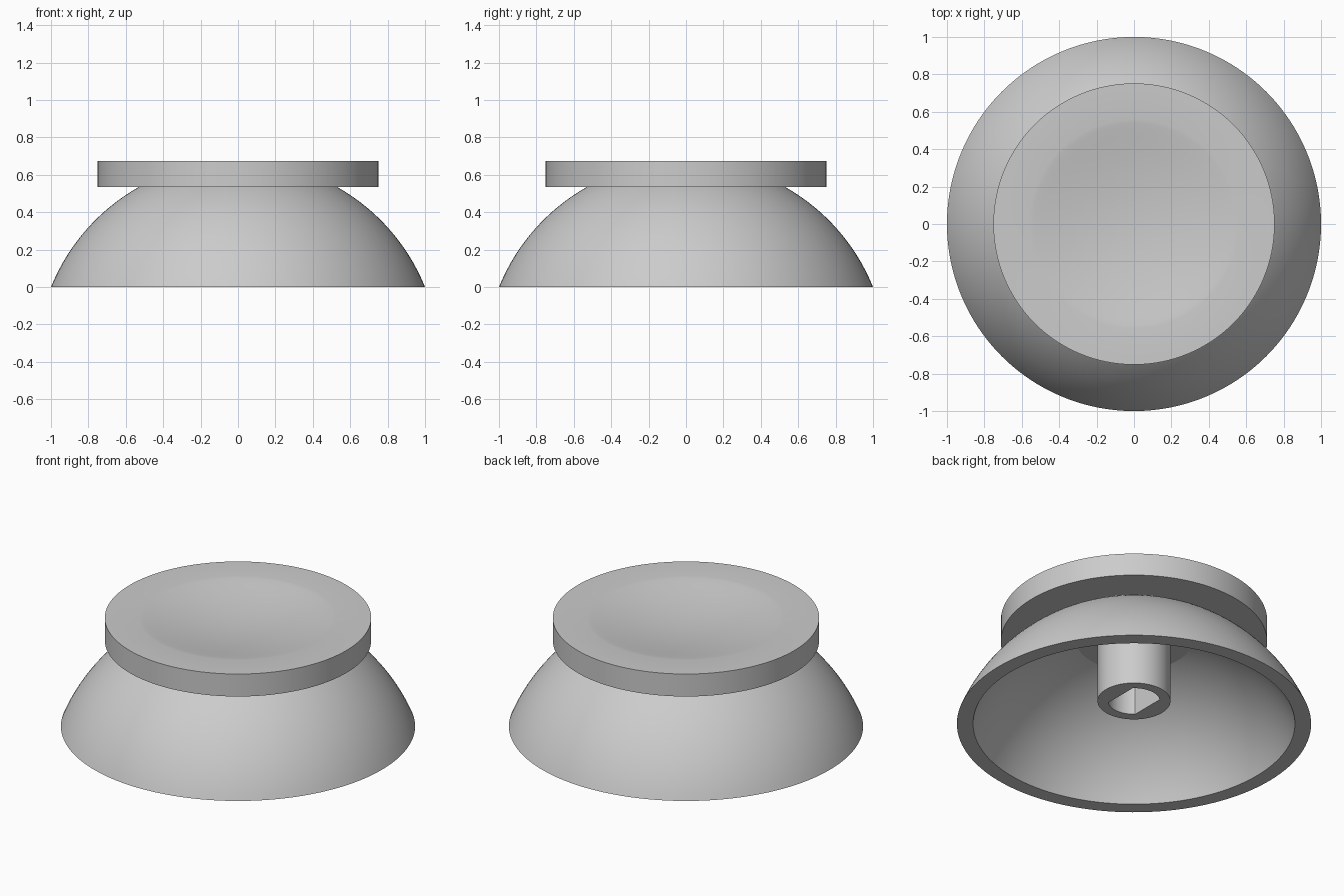
import bpy
import bmesh
import math

SEGMENTS = 128
CENTRE_Z = -0.405     # centre of the dome's sphere
CAP_BOTTOM, CAP_TOP, CAP_RADIUS = 0.535, 0.675, 0.752

cube = bpy.data.objects.get("Cube")
if cube:
    bpy.data.objects.remove(cube, do_unlink=True)

grey = bpy.data.materials.new("plain grey")
grey.use_nodes = True
grey.diffuse_color = (0.6, 0.6, 0.6, 1)
bsdf = next(n for n in grey.node_tree.nodes if n.type == 'BSDF_PRINCIPLED')
bsdf.inputs["Base Color"].default_value = grey.diffuse_color


def loft(name, rings, closed=False):
    """Join rings of (radius, height, half width in x); close or cap the ends."""
    bm = bmesh.new()
    loops = []
    for radius, z, half_width in rings:
        loop = []
        for i in range(SEGMENTS):
            a = math.tau * i / SEGMENTS
            x = max(-half_width, min(half_width, radius * math.cos(a)))
            loop.append(bm.verts.new((x, radius * math.sin(a), z)))
        loops.append(loop)
    pairs = list(zip(loops, loops[1:]))
    if closed:
        pairs.append((loops[-1], loops[0]))
    else:
        bm.faces.new(loops[0])
        bm.faces.new(loops[-1])
    for low, high in pairs:
        for i in range(SEGMENTS):
            j = (i + 1) % SEGMENTS
            bm.faces.new((low[i], low[j], high[j], high[i]))
    bmesh.ops.recalc_face_normals(bm, faces=bm.faces)
    mesh = bpy.data.meshes.new(name)
    bm.to_mesh(mesh)
    bm.free()
    mesh.materials.append(grey)
    obj = bpy.data.objects.new(name, mesh)
    bpy.context.collection.objects.link(obj)
    bpy.ops.object.select_all(action='DESELECT')
    obj.select_set(True)
    bpy.context.view_layer.objects.active = obj
    bpy.ops.object.shade_smooth_by_angle(angle=math.radians(30))
    return obj


def sphere_arc(sphere_radius, top, steps=24):
    """Rings on a sphere from the ground up to a height."""
    start = math.asin(-CENTRE_Z / sphere_radius)
    end = math.asin((top - CENTRE_Z) / sphere_radius)
    arc = []
    for i in range(steps + 1):
        a = start + (end - start) * i / steps
        arc.append((sphere_radius * math.cos(a),
                    CENTRE_Z + sphere_radius * math.sin(a), 2))
    return arc


# Hollow dome skirt, its top buried in the cap
loft("dome_skirt",
     sphere_arc(1.079, 0.56) + sphere_arc(0.995, 0.56)[::-1], closed=True)

# Thumb cap with a shallow, soft-edged dish
dish_radius, dish_depth, steps = 0.56, 0.06, 28
cap = [(CAP_RADIUS, CAP_BOTTOM, 2), (CAP_RADIUS, CAP_TOP, 2)]
for i in range(steps):
    t = 1 - i / steps
    cap.append((dish_radius * t, CAP_TOP - dish_depth * (1 - t * t) ** 1.2, 2))
loft("thumb_cap", cap)

# Stem with a blind socket that has two flat sides
loft("stem", [(0.206, 0.56, 2), (0.206, 0.147, 2),
              (0.147, 0.147, 0.1), (0.147, 0.5, 0.1)])
